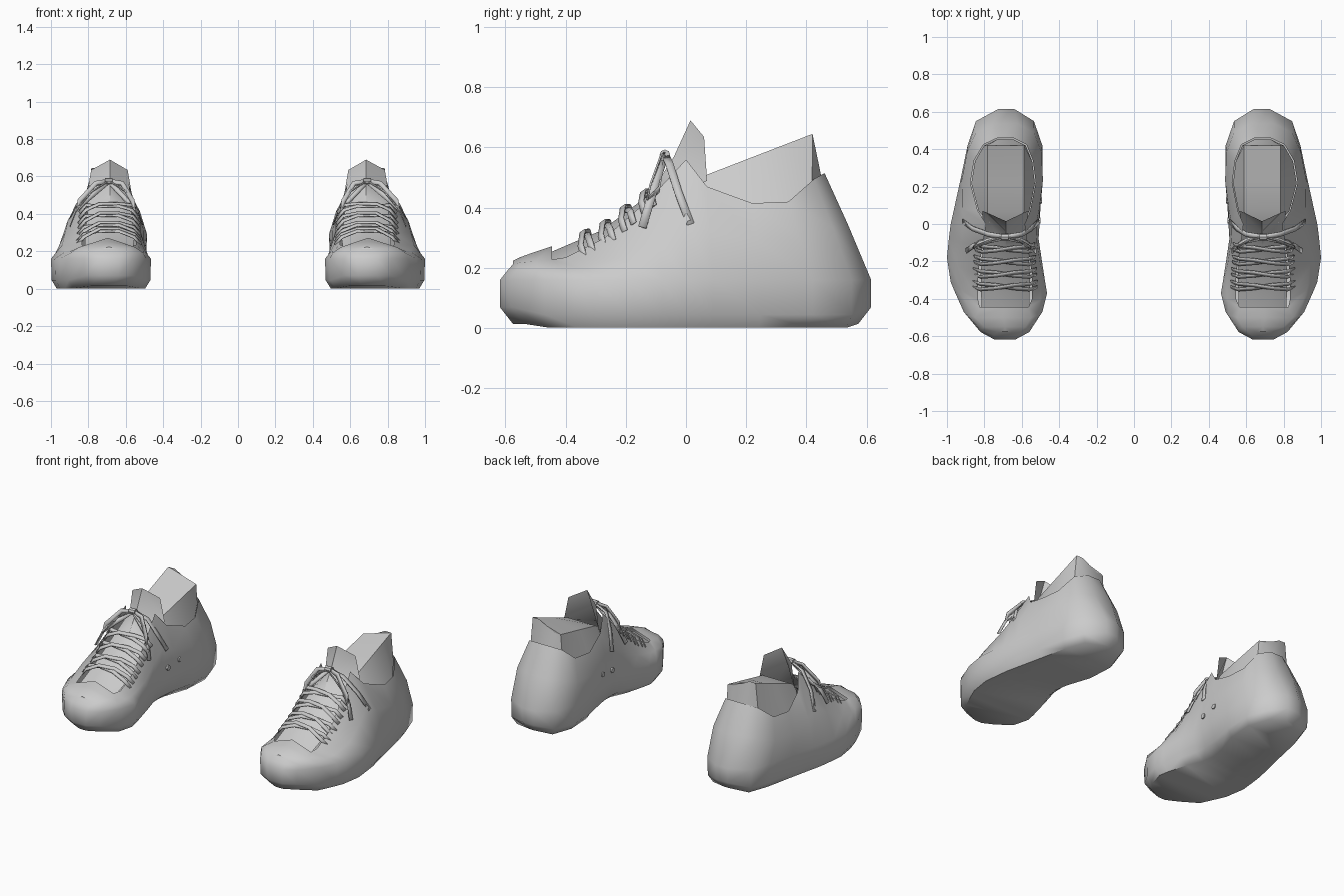
import bpy, bmesh, math
from mathutils import Vector

if "Cube" in bpy.data.objects:
    bpy.data.objects.remove(bpy.data.objects["Cube"], do_unlink=True)

GREY = bpy.data.materials.new("light_grey")
GREY.use_nodes = True
GREY.diffuse_color = (0.6, 0.6, 0.6, 1)
GREY.node_tree.nodes["Principled BSDF"].inputs["Base Color"].default_value = (0.6, 0.6, 0.6, 1)
GREY.node_tree.nodes["Principled BSDF"].inputs["Roughness"].default_value = 0.7
CX = 0.69  # centre line of the left shoe


def make_pair(name, verts, faces, thickness=0.0, angle=42):
    """Make a left part and its mirrored right twin."""
    for side, s in (("left", 1), ("right", -1)):
        bm = bmesh.new()
        vs = [bm.verts.new((v[0] * s, v[1], v[2])) for v in verts]
        for f in faces:
            bm.faces.new([vs[i] for i in f])
        bmesh.ops.recalc_face_normals(bm, faces=bm.faces)
        me = bpy.data.meshes.new(f"{side}_{name}")
        bm.to_mesh(me)
        bm.free()
        me.materials.append(GREY)
        me.shade_smooth()
        me.set_sharp_from_angle(angle=math.radians(angle))
        ob = bpy.data.objects.new(me.name, me)
        bpy.context.collection.objects.link(ob)
        if thickness:
            m = ob.modifiers.new("thickness", "SOLIDIFY")
            m.thickness = thickness
            m.offset = 0


def grid_faces(rows, cols):
    return [(r * cols + c, r * cols + c + 1, (r + 1) * cols + c + 1, (r + 1) * cols + c)
            for r in range(rows - 1) for c in range(cols - 1)]


# Stations from toe to heel: y wide, y rim, wide inner/outer x, rim inner/outer x, rim z
STATIONS = [
    (-.618, -.575, .635, .745, .65, .73, .212),
    (-.578, -.55, .56, .82, .58, .80, .218),
    (-.47, -.50, .49, .91, .55, .85, .222),
    (-.37, -.445, .465, .955, .565, .825, .228),
    (-.31, -.40, .475, .98, .545, .835, .235),
    (-.18, -.27, .495, 1.0, .545, .835, .30),
    (-.08, -.12, .51, .99, .57, .81, .43),
    (.0, .0, .505, .98, .585, .79, .56),
    (.09, .07, .50, .96, .555, .835, .47),
    (.25, .22, .49, .925, .525, .875, .415),
    (.42, .34, .49, .89, .54, .855, .42),
    (.55, .425, .535, .845, .575, .805, .495),
    (.615, .46, .64, .725, .645, .73, .515),
]
CROWN = (.012, .018, .032, .044)  # rise of the toe cap above its edges


def half_section(st, outer):
    """Points of one side of a section, from rim to base."""
    yw, yr, xwi, xwo, xri, xro, zr = st
    s = 1 if outer else -1
    xw, xr = (xwo, xro) if outer else (xwi, xri)
    arch = 0 if outer else 0.06 * math.exp(-((yw - 0.02) / 0.17) ** 2)
    tip = 0.025 if abs(yw) > 0.56 else 0
    zw = 0.16
    bulge = 0.02 if zr > 0.27 else 0.012
    return [(xr, yr, zr),
            (xw * .52 + xr * .48 + s * bulge, yw * .5 + yr * .5, zw + (zr - zw) * .52),
            (xw, yw, zw),
            (xw - s * (0.004 + arch * .5), yw, 0.045 + tip),
            (xw - s * (0.03 + arch), yw * (.93 if tip else .97), 0.002 + tip * .5)]


# Shoe body: lofted sections, open over the foot, closed over the toes
verts, N = [], 10
for st in STATIONS:
    verts += half_section(st, True) + half_section(st, False)[::-1]
faces = grid_faces(len(STATIONS), N)
for first in (0, (len(STATIONS) - 1) * N):       # toe and heel tips
    faces += [(first + j, first + j + 1, first + 8 - j, first + 9 - j) for j in range(4)]
crown = len(verts)
for st, rise in zip(STATIONS, CROWN):
    verts.append(((st[4] + st[5]) / 2, st[1], st[6] + rise))
for i in range(3):
    a, b = i * N, (i + 1) * N
    faces += [(a, b, crown + i + 1, crown + i), (a + 9, crown + i, crown + i + 1, b + 9)]
faces.append((0, crown, 9))
make_pair("shoe_body", verts, faces, angle=56)

# Ankle filling: flared wall above the collar with a sloping top, lower on the inner side
collar = STATIONS[8:]
ring = [(s[4], s[1], s[6]) for s in collar] + [(s[5], s[1], s[6]) for s in collar[::-1]]
n = len(ring)
low, top = [], []
for i, (x, y, z) in enumerate(ring):
    low.append((CX + (x - CX) * .97, y * .985, z - 0.03))
    yt = min(y, 0.42)
    slope = 0.22 if i < n // 2 else 0.386
    xt = (0.588, 0.63, 0.74, 0.784)[(i > 3) + (i > 4) + (i > 5)]
    top.append((xt, yt, 0.51 + (yt - 0.07) * slope))
front = [(0.605, 0.0, 0.47), (0.77, 0.0, 0.47)]
faces = grid_faces(2, n)
faces += [(n + j, n + j + 1, 2 * n - 2 - j, 2 * n - 1 - j) for j in range(n // 2 - 1)]
faces += [(2 * n, n, 2 * n - 1, 2 * n + 1), (0, n, 2 * n), (n - 1, 2 * n + 1, 2 * n - 1)]
make_pair("ankle_filling", low + top + front, faces, angle=40)

# Tongue: centre y, centre z, side y, side z, half width
TONGUE = [(-.455, .25, -.455, .205, .13), (-.28, .325, -.27, .28, .135),
          (-.12, .445, -.10, .40, .12), (-.04, .57, .07, .49, .125), (.015, .69, .06, .635, .10)]
verts = []
for yc, zc, ys, zs, h in TONGUE:
    verts += [(CX - h, ys, zs), (CX - .005, yc, zc), (CX + h - .005, ys, zs)]
make_pair("tongue", verts, grid_faces(len(TONGUE), 3), angle=60)


def ribbon(name, path, width=0.022, up=(0, -0.6, 0.8)):
    """Flat lace following a path."""
    pts = [Vector(p) for p in path]
    verts = []
    for i, p in enumerate(pts):
        t = pts[min(i + 1, len(pts) - 1)] - pts[max(i - 1, 0)]
        w = t.cross(Vector(up)).normalized() * width / 2
        verts += [p - w, p + w]
    make_pair(name, verts, grid_faces(len(pts), 2), thickness=0.006)


def lookup(y, pairs):
    for (y0, z0), (y1, z1) in zip(pairs, pairs[1:]):
        if y <= y1:
            return z0 + (z1 - z0) * (y - y0) / (y1 - y0)
    return pairs[-1][1]


def edge_z(y):
    return lookup(y, [(s[1], s[6]) for s in STATIONS[3:8]])


def tongue_z(y):
    return lookup(y, [(t[0], t[1]) for t in TONGUE])


# Crossed laces with ends tucked into the eyelets
for k in range(4):
    y = -0.35 + 0.067 * k
    for s, tag in ((1, "a"), (-1, "b")):
        y0, y1 = y, y + 0.03
        h = 0.135 - 0.004 * k
        ym = (y0 + y1) / 2
        ribbon(f"lace_{k + 1}{tag}", [
            (CX + s * (h + .035), y0 + .012, edge_z(y0) - 0.025),
            (CX + s * h, y0, edge_z(y0) + 0.016),
            (CX + s * .05, ym - .008, tongue_z(ym) + 0.014 + .006 * s),
            (CX - s * .05, ym + .008, tongue_z(ym) + 0.014 + .006 * s),
            (CX - s * h, y1, edge_z(y1) + 0.016),
            (CX - s * (h + .035), y1 + .012, edge_z(y1) - 0.025)])

# Bow: a loop and two hanging ends on each side of the knot
KNOT = (CX, -0.07, 0.575)
for s, tag, k in ((1, "outer", 1.12), (-1, "inner", 0.9)):
    ribbon(f"bow_loop_{tag}", [KNOT, (CX + s * .07, -.085, .565), (CX + s * .14 * k, -.12, .47),
                               (CX + s * .155 * k, -.13, .42), (CX + s * .12 * k, -.09, .46), KNOT],
           0.025, (0, -1, 0.2))
    ribbon(f"lace_end_front_{tag}", [KNOT, (CX + s * .09, -.09, .52), (CX + s * .155 * k, -.12, .42),
                                     (CX + s * .185 * k, -.145, .335)], 0.028, (s, 0, 0.3))
    ribbon(f"lace_end_back_{tag}", [KNOT, (CX + s * .09, -.055, .545), (CX + s * .155 * k, -.025, .45),
                                    (CX + s * .20 * k, .015, .345)], 0.026, (s, 0, 0.3))


def disc(name, centre, radius, depth, sides=8):
    """Short round stud pointing along x."""
    x, y, z = centre
    verts = [(x + d, y + radius * math.cos(a), z + radius * math.sin(a)) for d in (0, depth)
             for a in (2 * math.pi * i / sides for i in range(sides))]
    faces = [tuple(range(sides)), tuple(range(sides, 2 * sides))]
    faces += [(i, (i + 1) % sides, sides + (i + 1) % sides, sides + i) for i in range(sides)]
    make_pair(name, verts, faces, angle=30)


# Vent studs on the inner side, knot of the bow
disc("front_vent", (0.499, 0.02, 0.23), 0.016, 0.04)
disc("rear_vent", (0.492, 0.125, 0.245), 0.016, 0.04)
disc("bow_knot", (CX - .02, KNOT[1], KNOT[2]), 0.018, 0.04)
